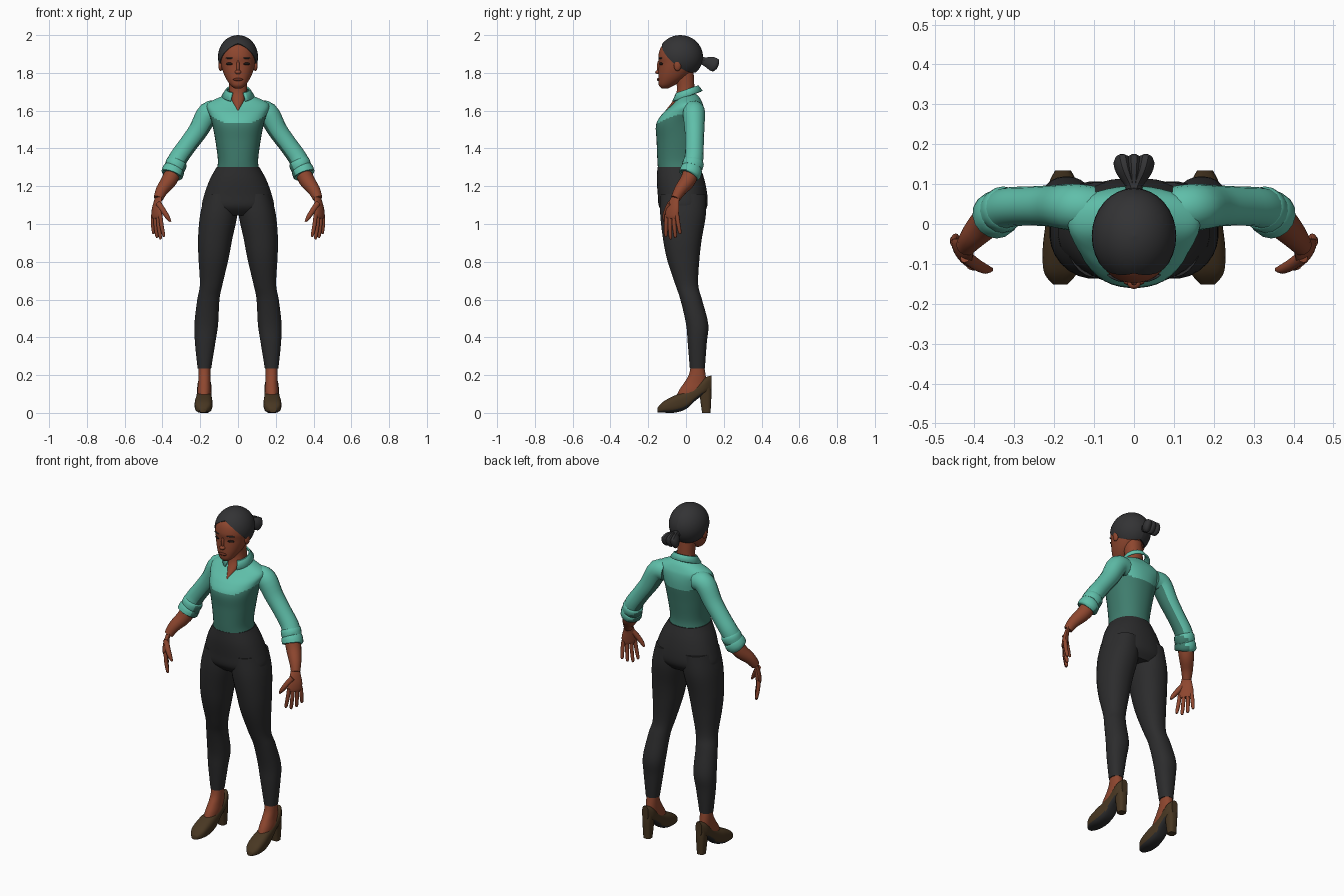
import bpy
import bmesh
from math import cos, sin, pi, radians
from mathutils import Matrix, Vector

if "Cube" in bpy.data.objects:
    bpy.data.objects.remove(bpy.data.objects["Cube"])


def material(name, r, g, b):
    mat = bpy.data.materials.new(name)
    mat.use_nodes = True
    mat.diffuse_color = (r, g, b, 1)
    shader = mat.node_tree.nodes["Principled BSDF"]
    shader.inputs["Base Color"].default_value = (r, g, b, 1)
    shader.inputs["Roughness"].default_value = 0.8
    return mat


SKIN = material("brown skin", .27, .062, .028)
LIPS = material("dark skin", .13, .026, .013)
HAIR = material("charcoal hair", .033, .033, .035)
TEAL = material("light teal cloth", .115, .52, .4)
DEEP = material("deep teal cloth", .05, .205, .155)
PANTS = material("black cloth", .025, .025, .026)
SHOE = material("brown leather", .065, .038, .016)
DARK = material("dark eye", .012, .008, .007)
parts = []


def finish(name, bm, mats, rule=None, mirror=False):
    """Turn a bmesh into an object; the rule picks a material index per face."""
    bmesh.ops.recalc_face_normals(bm, faces=bm.faces[:])
    bm.normal_update()
    if rule:
        for face in bm.faces:
            face.material_index = int(rule(face.calc_center_median(), face.normal))
    mesh = bpy.data.meshes.new(name)
    bm.to_mesh(mesh)
    bm.free()
    obj = bpy.data.objects.new(name, mesh)
    bpy.context.scene.collection.objects.link(obj)
    for mat in mats:
        mesh.materials.append(mat)
    if mirror:
        obj.modifiers.new("mirror", "MIRROR").merge_threshold = 0.0005
    parts.append(obj)
    return obj


def smooth(rows, steps):
    """Catmull-Rom interpolation between table rows."""
    out = []
    for i in range(len(rows) - 1):
        a, b, c, d = (rows[min(max(i + k, 0), len(rows) - 1)] for k in (-1, 0, 1, 2))
        for s in range(steps):
            t = s / steps
            out.append([q + t * ((r - p) / 2 + t * (p - 2.5 * q + 2 * r - w / 2
                        + t * (1.5 * (q - r) + (w - p) / 2)))
                        for p, q, r, w in zip(a, b, c, d)])
    out.append(list(rows[-1]))
    return out


def bridge(rings):
    """Skin a list of closed rings and cap both ends."""
    bm = bmesh.new()
    loops = [[bm.verts.new(p) for p in ring] for ring in rings]
    n = len(loops[0])
    for lo, hi in zip(loops, loops[1:]):
        for i in range(n):
            bm.faces.new((lo[i], lo[(i + 1) % n], hi[(i + 1) % n], hi[i]))
    bm.faces.new(loops[0])
    bm.faces.new(loops[-1])
    return bm


def power(v, e):
    return abs(v) ** e * (1 if v > 0 else -1)


def loft(name, rows, mats, rule=None, mirror=False, along="z", square=2.2, sides=28, steps=5):
    """Rows hold: station, centre x, half width, low and high edge."""
    rings = []
    for t, c, w, lo, hi in smooth(rows, steps):
        ring = []
        for i in range(sides):
            a = 2 * pi * (i + .5) / sides
            x = c + w * power(cos(a), 2 / square)
            v = (lo + hi) / 2 + (hi - lo) / 2 * power(sin(a), 2 / square)
            ring.append((x, v, t) if along == "z" else (x, t, v))
        rings.append(ring)
    return finish(name, bridge(rings), mats, rule, mirror)


def tube(name, rows, mats, side=(0, 1, 0), flat=1, rule=None, mirror=True, sides=16, steps=4):
    """Rows hold: x, y, z, radius along the side vector; flat scales the other radius."""
    rows = smooth(rows, steps)
    rings = []
    for i, row in enumerate(rows):
        a, b = rows[max(i - 1, 0)], rows[min(i + 1, len(rows) - 1)]
        t = (Vector(b[:3]) - Vector(a[:3])).normalized()
        u = Vector(side)
        u = (u - t * u.dot(t)).normalized()
        v = t.cross(u) * flat
        angles = [2 * pi * k / sides for k in range(sides)]
        rings.append([Vector(row[:3]) + row[3] * (u * cos(q) + v * sin(q)) for q in angles])
    return finish(name, bridge(rings), mats, rule, mirror)


def ball(name, centre, size, mat, mirror=False, turn=0):
    bm = bmesh.new()
    place = Matrix.Translation(centre) @ Matrix.Rotation(turn, 4, "Z") @ Matrix.Diagonal((*size, 1))
    bmesh.ops.create_uvsphere(bm, u_segments=16, v_segments=10, radius=1, matrix=place)
    return finish(name, bm, [mat], mirror=mirror)


# Shirt: pale yoke above, deeper cloth below the bust line
loft("shirt", [(1.285, 0, .112, -.148, .073), (1.34, 0, .107, -.152, .068),
               (1.44, 0, .12, -.156, .08), (1.525, 0, .136, -.159, .092),
               (1.58, 0, .152, -.128, .096), (1.62, 0, .166, -.085, .093),
               (1.645, 0, .152, -.06, .085), (1.672, 0, .095, -.04, .07),
               (1.69, 0, .05, -.03, .05)],
     [TEAL, DEEP], lambda p, n: p.z < 1.53 + .6 * max(0, abs(p.x) - .07), sides=40, steps=7)

# Sleeves with rolled cuffs, deeper cloth on the inner side
inner = Vector((-.8, 0, -.6))
tube("sleeve", [(.1, .04, 1.595, .055), (.155, .042, 1.588, .059), (.21, .045, 1.496, .052),
                (.265, .045, 1.42, .049), (.315, .042, 1.35, .05), (.34, .03, 1.295, .052)],
     [TEAL, DEEP], rule=lambda p, n: n.dot(inner) > .6)
tube("rolled_cuff", [(.319, .042, 1.337, .047), (.323, .04, 1.328, .056),
                     (.334, .032, 1.3, .056), (.336, .031, 1.296, .053),
                     (.339, .029, 1.29, .058), (.35, .02, 1.262, .059), (.352, .018, 1.257, .05)],
     [TEAL, DEEP], rule=lambda p, n: n.dot(inner) > .6, steps=2)

# Neck with the open-collar wedge of chest
loft("neck", [(1.6, 0, .008, -.11, 0), (1.645, 0, .036, -.075, .03),
              (1.69, 0, .048, -.052, .045), (1.74, 0, .048, -.05, .044),
              (1.81, 0, .05, -.07, .04)], [SKIN])

# Shirt collar, open at the front
bm = bmesh.new()
rows = []
for i in range(25):
    a = radians(-62 + i * 304 / 24)
    row = []
    for w, d, z in ((.057, .055, 1.712), (.064, .063, 1.712), (.087, .085, 1.677)):
        y = .003 + d * sin(a)
        row.append(bm.verts.new((w * cos(a), y, z + .34 * y)))
    rows.append(row)
for a, b in zip(rows, rows[1:]):
    for k in range(2):
        bm.faces.new((a[k], b[k], b[k + 1], a[k + 1]))
collar = finish("collar", bm, [TEAL])
collar.modifiers.new("thickness", "SOLIDIFY").thickness = .01

# Trousers
loft("trouser_hips", [(1.302, 0, .113, -.151, .075), (1.235, 0, .15, -.155, .098),
                      (1.155, 0, .179, -.15, .113), (1.09, 0, .19, -.142, .112),
                      (1.045, 0, .15, -.1, .08)], [PANTS], sides=36)
loft("trouser_leg", [(1.16, .088, .085, -.135, .105), (1.05, .102, .099, -.137, .106),
                     (.92, .121, .091, -.122, .084), (.81, .13, .079, -.1, .071),
                     (.68, .142, .06, -.057, .065), (.6, .157, .059, -.03, .085),
                     (.47, .168, .063, .0, .118), (.37, .174, .054, .009, .11),
                     (.235, .178, .036, .02, .1)], [PANTS], mirror=True)

# Feet and heeled shoes with black soles
loft("foot", [(.25, .178, .031, .026, .096), (.2, .178, .032, .014, .104),
              (.16, .178, .033, -.01, .108), (.12, .179, .036, -.037, .1),
              (.08, .18, .034, -.055, .07)], [SKIN], mirror=True)
loft("shoe", [(-.152, .185, .018, .002, .026), (-.12, .184, .042, .001, .06),
              (-.06, .182, .047, .001, .092), (0, .18, .042, .02, .115),
              (.05, .179, .038, .065, .14), (.1, .178, .036, .1, .185),
              (.134, .178, .02, .115, .198)],
     [SHOE, PANTS], lambda p, n: n.z < -.5, mirror=True, along="y", square=2.8)
loft("shoe_heel", [(0, .178, .022, .085, .13), (.1, .178, .028, .072, .135),
                   (.15, .178, .03, .078, .132)], [SHOE], mirror=True, square=3, sides=16)

# Forearms and hands
tube("forearm", [(.33, .035, 1.31, .042), (.362, .012, 1.235, .042),
                 (.402, -.03, 1.18, .033), (.422, -.056, 1.135, .025)], [SKIN])
across = Vector((-.58, -.81, 0))
tube("palm", [(.418, -.05, 1.15, .025), (.425, -.062, 1.12, .031), (.429, -.07, 1.08, .041),
              (.43, -.075, 1.045, .041), (.43, -.076, 1.03, .034)], [SKIN], side=across, flat=.4)
for finger, offset, length in (("little", -.034, .085), ("ring", -.012, .105),
                               ("middle", .011, .113), ("index", .033, .1)):
    base = Vector((.43, -.075, 1.05)) + across * offset
    path = []
    for f, r in ((0, .011), (.45, .011), (.9, .009), (1, .004)):
        p = base + across * offset * .4 * f + Vector((-.012 * f * f, .006 * f * f, -length * f - .018 * f))
        path.append((*p, r))
    tube(finger + "_finger", path, [SKIN], side=across, sides=10)
tube("thumb", [(.422, -.082, 1.11, .016), (.395, -.102, 1.07, .015),
               (.372, -.113, 1.035, .012), (.357, -.114, 1.012, .005)], [SKIN], sides=10)

# Head and face
loft("head", [(1.718, 0, .018, -.13, -.095), (1.735, 0, .04, -.144, -.06),
              (1.77, 0, .064, -.147, -.005), (1.81, 0, .081, -.146, .035),
              (1.85, 0, .091, -.144, .06), (1.89, 0, .094, -.147, .07),
              (1.94, 0, .084, -.13, .065), (1.975, 0, .05, -.08, .03)], [SKIN])
ball("nose_tip", (0, -.148, 1.804), (.017, .015, .011), SKIN)
ball("nose_bridge", (0, -.143, 1.832), (.009, .011, .034), SKIN)
ball("lips", (0, -.146, 1.765), (.026, .009, .008), LIPS)
ball("ear", (.092, -.045, 1.84), (.012, .02, .03), SKIN, mirror=True)
ball("eye", (.046, -.132, 1.848), (.019, .006, .007), DARK, mirror=True, turn=.4)
ball("eyebrow", (.046, -.136, 1.878), (.023, .005, .004), HAIR, mirror=True, turn=.4)

# Hair: an ellipsoid trimmed along a slanted hairline that peaks at the parting
bm = bmesh.new()
bmesh.ops.create_uvsphere(bm, u_segments=32, v_segments=20, radius=1,
                          matrix=Matrix.Translation((0, -.03, 1.885)) @ Matrix.Diagonal((.106, .12, .115, 1)))


def trim(point, normal):
    geom = bm.verts[:] + bm.edges[:] + bm.faces[:]
    bmesh.ops.bisect_plane(bm, geom=geom, plane_co=point, plane_no=normal, clear_inner=True)


trim((0, -.13, 1.962), (.6, .82, 1))
bmesh.ops.holes_fill(bm, edges=[e for e in bm.edges if e.is_boundary], sides=0)
trim((0, 0, 0), (1, 0, 0))
finish("hair", bm, [HAIR], mirror=True)

# Short tied tail of three flared locks
ball("hair_tie", (0, .092, 1.862), (.022, .014, .022), HAIR)
for lock, x in (("left", .03), ("middle", 0), ("right", -.03)):
    tube(lock + "_tail_lock", [(0, .075, 1.868, .012), (x * .3, .1, 1.86, .014),
                               (x * .8, .135, 1.85, .022), (x, .158, 1.838, .021),
                               (x, .168, 1.833, .008)],
         [HAIR], side=(1, 0, 0), flat=1.7, mirror=False, sides=10)

# Smooth shading with crisp edges
bpy.ops.object.select_all(action="DESELECT")
for obj in parts:
    obj.select_set(True)
bpy.context.view_layer.objects.active = parts[0]
bpy.ops.object.shade_smooth_by_angle(angle=radians(45))
